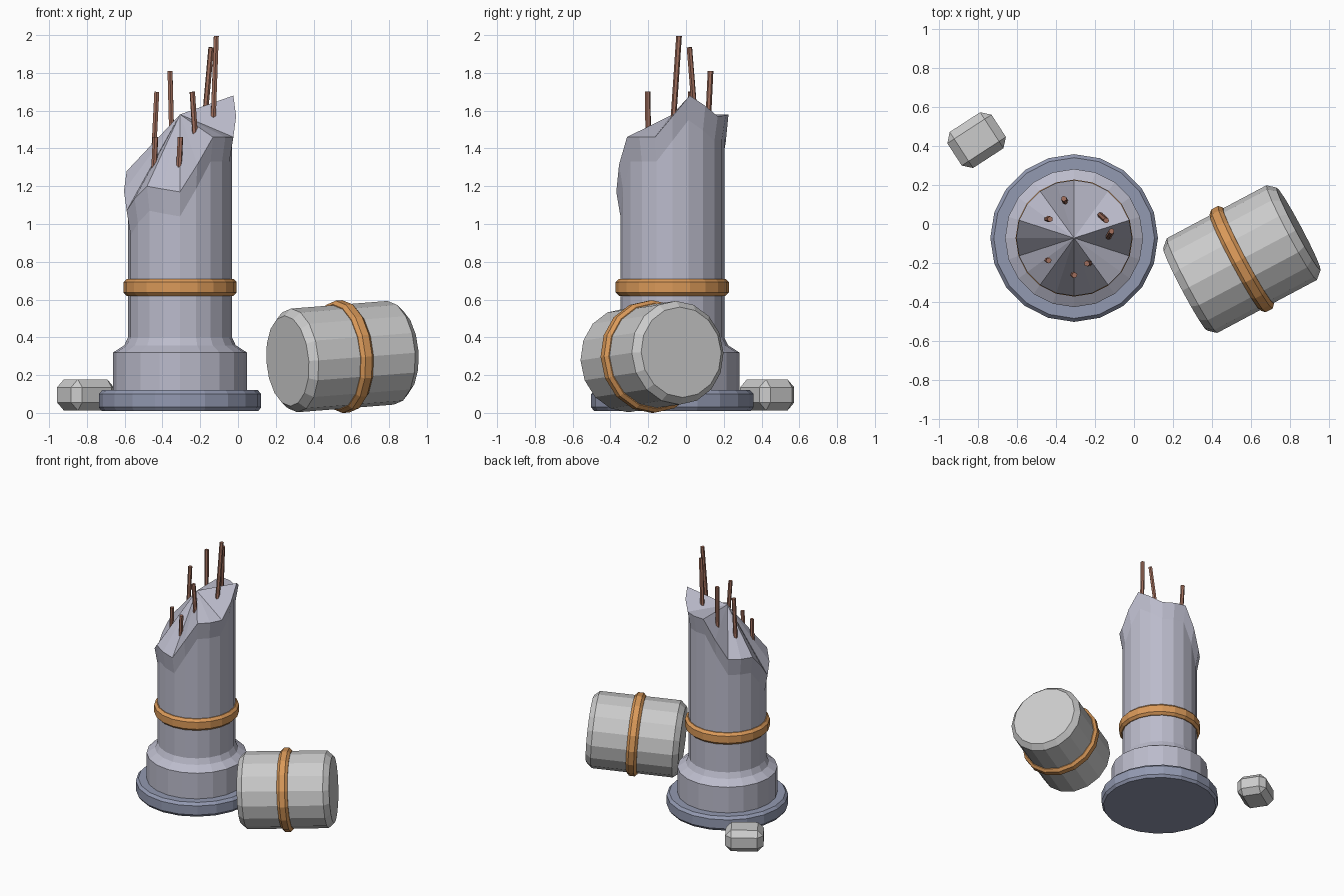
import bpy, bmesh
from math import cos, sin, pi, radians
from mathutils import Vector, Matrix

if "Cube" in bpy.data.objects:
    bpy.data.objects.remove(bpy.data.objects["Cube"])

CX, CY = -0.307, -0.072      # column axis
SIDES = 20


def material(name, rgb):
    m = bpy.data.materials.new(name)
    m.diffuse_color = (*rgb, 1)
    m.use_nodes = True
    m.node_tree.nodes["Principled BSDF"].inputs["Base Color"].default_value = m.diffuse_color
    return m


SLATE = material("slate", (0.29, 0.32, 0.44))
LILAC = material("lilac_grey", (0.50, 0.50, 0.60))
ORANGE = material("orange", (0.70, 0.32, 0.10))
COPPER = material("copper", (0.36, 0.16, 0.11))


def finish(bm, name, mat=None, matrix=Matrix()):
    bmesh.ops.recalc_face_normals(bm, faces=bm.faces)
    mesh = bpy.data.meshes.new(name)
    bm.to_mesh(mesh)
    bm.free()
    ob = bpy.data.objects.new(name, mesh)
    bpy.context.collection.objects.link(ob)
    ob.matrix_world = matrix
    if mat:
        mesh.materials.append(mat)
    return ob


def ring(bm, r, z, n):
    """Ring of vertices; z is a number or one height per vertex."""
    zs = z if isinstance(z, list) else [z] * n
    return [bm.verts.new((r * cos(2 * pi * i / n), r * sin(2 * pi * i / n), zs[i]))
            for i in range(n)]


def bridge(bm, a, b):
    n = len(a)
    for i in range(n):
        j = (i + 1) % n
        bm.faces.new((a[i], a[j], b[j], b[i]))


def lathe(name, profile, n, mat=None, matrix=Matrix(), closed=False):
    """Turned part: capped solid, or a closed hoop."""
    bm = bmesh.new()
    rings = [ring(bm, r, z, n) for r, z in profile]
    for a, b in zip(rings, rings[1:]):
        bridge(bm, a, b)
    if closed:
        bridge(bm, rings[-1], rings[0])
    else:
        bm.faces.new(rings[0])
        bm.faces.new(rings[-1])
    return finish(bm, name, mat, matrix)


def hoop_profile(inner, outer, half):
    c = 0.018
    return [(inner, -half), (outer - c, -half), (outer, -half + c),
            (outer, half - c), (outer - c, half), (inner, half)]


at = Matrix.Translation((CX, CY, 0))

# Base plate and stepped plinth
lathe("base_plate", [(0.415, 0.01), (0.43, 0.03), (0.43, 0.10), (0.412, 0.12)],
      SIDES, SLATE, at)
lathe("plinth", [(0.354, 0.11), (0.354, 0.32), (0.295, 0.358), (0.27, 0.41)],
      SIDES, LILAC, at)

# Column with jagged broken top; rim heights every 36 degrees starting at 18
rim = [1.68, 1.57, 1.58, 1.29, 1.28, 1.07, 1.20, 1.17, 1.46, 1.46]
heights = []
for k in range(10):
    heights += [(rim[k - 1] + rim[k]) / 2, rim[k]]
bm = bmesh.new()
bottom = ring(bm, 0.275, 0.36, SIDES)
neck = ring(bm, 0.275, [h - 0.13 for h in heights], SIDES)
lip = ring(bm, 0.297, heights, SIDES)
bridge(bm, bottom, neck)
bridge(bm, neck, lip)
bm.faces.new(bottom)
peak = bm.verts.new((0, 0, 1.58))
for i in range(SIDES):
    bm.faces.new((lip[i], lip[(i + 1) % SIDES], peak))
finish(bm, "broken_column", LILAC, at)

# Band around the column
lathe("column_band", hoop_profile(0.262, 0.30, 0.045), SIDES, ORANGE,
      Matrix.Translation((CX, CY, 0.665)), closed=True)

# Exposed wires: visible foot and tip of each
wires = [((-0.445, 0.025, 1.40), (-0.43, 0.025, 1.70)),
         ((-0.352, 0.115, 1.50), (-0.36, 0.130, 1.81)),
         ((-0.172, 0.045, 1.60), (-0.142, 0.018, 1.935)),
         ((-0.130, -0.065, 1.58), (-0.115, -0.037, 1.995)),
         ((-0.227, -0.200, 1.47), (-0.242, -0.203, 1.70)),
         ((-0.313, -0.260, 1.29), (-0.305, -0.262, 1.46)),
         ((-0.445, -0.185, 1.28), (-0.437, -0.187, 1.46))]
for i, (foot, tip) in enumerate(wires):
    foot, tip = Vector(foot), Vector(tip)
    d = (tip - foot).normalized()
    start = foot - d * 0.12
    m = Matrix.Translation(start) @ d.to_track_quat('Z', 'Y').to_matrix().to_4x4()
    lathe(f"wire_{i + 1}", [(0.015, 0), (0.015, (tip - start).length)], 6, COPPER, m)

# Fallen drum section with its band, lying slightly tilted
axis = Vector((cos(radians(28)), sin(radians(28)), sin(radians(4))))
lay = Matrix.Translation((0.553, -0.18, 0.298)) @ axis.to_track_quat('Z', 'Y').to_matrix().to_4x4()
lathe("fallen_drum", [(0.24, -0.33), (0.275, -0.29), (0.275, 0.29), (0.24, 0.33)],
      16, None, lay)
lathe("drum_band", hoop_profile(0.262, 0.298, 0.038), 16, ORANGE, lay, closed=True)

# Chamfered rubble block
bm = bmesh.new()
bmesh.ops.create_cube(bm, size=1)
bmesh.ops.scale(bm, vec=(0.27, 0.22, 0.165), verts=bm.verts)
bmesh.ops.bevel(bm, geom=bm.edges[:], offset=0.042, segments=1, affect='EDGES')
finish(bm, "rubble_block", None,
       Matrix.Translation((-0.807, 0.43, 0.095)) @ Matrix.Rotation(radians(33), 4, 'Z'))
